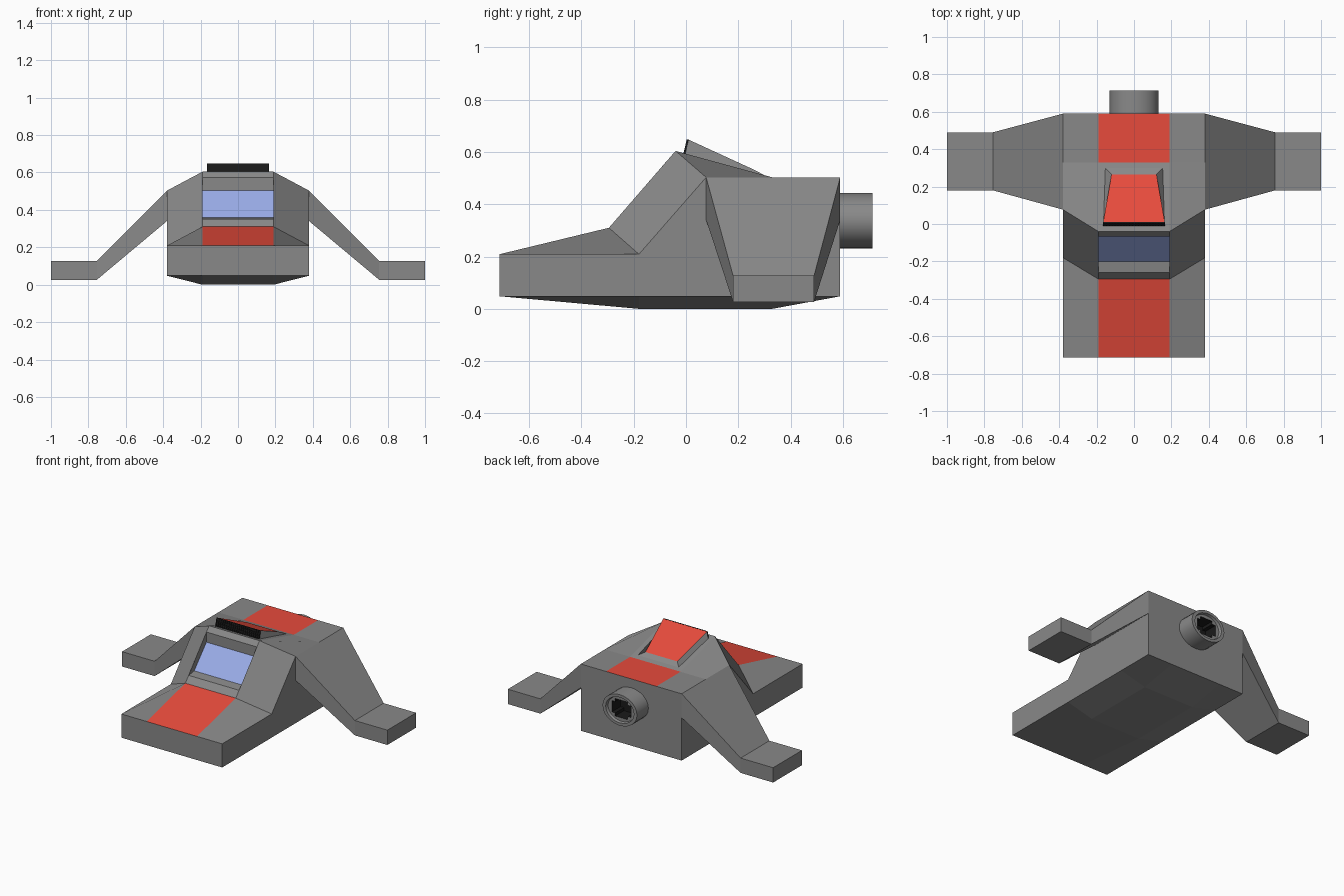
import bpy, bmesh
from math import cos, sin, pi

if "Cube" in bpy.data.objects:
    bpy.data.objects.remove(bpy.data.objects["Cube"])


def material(name, rgb):
    m = bpy.data.materials.new(name)
    m.diffuse_color = (*rgb, 1)
    m.use_nodes = True
    m.node_tree.nodes["Principled BSDF"].inputs["Base Color"].default_value = m.diffuse_color
    return m


GREY = material("dark_grey_hull", (0.25, 0.25, 0.25))
RED = material("red_paint", (0.8, 0.07, 0.045))
BLUE = material("blue_glass", (0.32, 0.41, 0.8))
DARK = material("dark_opening", (0.01, 0.01, 0.01))


def make(name, verts, faces, mat=GREY, mirror=False):
    me = bpy.data.meshes.new(name)
    me.from_pydata(verts, [], faces)
    bm = bmesh.new()
    bm.from_mesh(me)
    bmesh.ops.recalc_face_normals(bm, faces=bm.faces)
    bm.faces.ensure_lookup_table()
    if len(bm.faces) == 1:  # single panels face upwards or forwards
        f = bm.faces[0]
        if f.normal.z - f.normal.y < 0:
            f.normal_flip()
    bm.to_mesh(me)
    bm.free()
    ob = bpy.data.objects.new(name, me)
    bpy.context.collection.objects.link(ob)
    me.materials.append(mat)
    if mirror:
        ob.modifiers.new("mirror", 'MIRROR')
    return ob


def panel(name, a, b, wa, wb, mat):
    """Quad across x between two (y, z) points."""
    return make(name, [(-wa, *a), (wa, *a), (wb, *b), (-wb, *b)], [(0, 1, 2, 3)], mat)


# Hull: outer and inner side profiles (y, z), lofted across four columns
outer = [(-.713, .209), (-.18, .209), (.077, .503), (.33, .503), (.59, .503),
         (.59, .048), (.33, .048), (-.18, .048), (-.713, .048)]
inner = [(-.713, .209), (-.295, .31), (-.04, .604), (.33, .503), (.59, .503),
         (.59, .048), (.33, 0), (-.18, 0), (-.713, .048)]
verts, n = [], len(outer)
for x, prof in ((-.38, outer), (-.19, inner), (.19, inner), (.38, outer)):
    verts += [(x, y, z) for y, z in prof]
faces = [tuple(range(n)), tuple(range(3 * n, 4 * n))]
open_rows = {0, 1, 3}  # filled by the stripes and the windscreen
for c in range(3):
    for r in range(n):
        if c == 1 and r in open_rows:
            continue
        s = (r + 1) % n
        faces.append((c * n + r, c * n + s, (c + 1) * n + s, (c + 1) * n + r))
make("hull", verts, faces)

# Painted stripes
panel("front_stripe", inner[0], inner[1], .19, .19, RED)
panel("rear_stripe", inner[3], inner[4], .19, .19, RED)

# Windscreen recess with sill, brow and cheeks
recess = [inner[1], (-.26, .35), (-.2, .358), (-.068, .503), (-.068, .572), inner[2]]
k = len(recess)
verts = [(x, y, z) for x in (-.19, .19) for y, z in recess]
faces = [(i, i + 1, k + i + 1, k + i) for i in range(k - 1) if i != 2]
faces += [(1, 2, 3, 4), (k + 1, k + 2, k + 3, k + 4)]
make("windscreen_frame", verts, faces)
panel("windscreen", recess[2], recess[3], .19, .19, BLUE)

# Wings: three cross-sections (x, y front, y back, z low, z high)
sections = [(.38, .077, .59, .34, .503), (.755, .18, .49, .026, .127),
            (1.0, .18, .49, .026, .127)]
verts = []
for x, y0, y1, z0, z1 in sections:
    verts += [(x, y0, z0), (x, y1, z0), (x, y1, z1), (x, y0, z1)]
faces = [(0, 1, 2, 3), (8, 9, 10, 11)]
for s in (0, 4):
    faces += [(s + i, s + (i + 1) % 4, s + 4 + (i + 1) % 4, s + 4 + i) for i in range(4)]
make("wings", verts, faces, mirror=True)

# Roof scoop: side cheeks, rear slope, red lid, dark intake
low, top, lid_end, heel = (-.005, .594), (.008, .648), (.265, .53), (.305, .508)
verts = []
for s in (-1, 1):
    verts += [(s * .165, *low), (s * .165, *top), (s * .12, *lid_end), (s * .16, *heel)]
make("scoop_sides", verts, [(0, 1, 2, 3), (4, 5, 6, 7), (2, 3, 7, 6)])
panel("scoop_lid", top, lid_end, .165, .12, RED)
panel("scoop_intake", low, top, .165, .165, DARK)

# Intake grille: upright fins crossed by slats, leaning with the intake
verts, faces = [], []


def bar(x0, x1, t0, t1):
    b = len(verts)
    for t in (t0, t1):
        y, z = (low[i] + (top[i] - low[i]) * t for i in (0, 1))
        verts.extend([(x0, y - .005, z), (x1, y - .005, z), (x1, y + .002, z), (x0, y + .002, z)])
    faces.extend([tuple(b + i for i in f) for f in
                  ((0, 1, 2, 3), (4, 5, 6, 7), (0, 1, 5, 4), (1, 2, 6, 5), (2, 3, 7, 6), (3, 0, 4, 7))])


for i in range(22):
    x = -.165 + i * .0155
    bar(x, x + .0045, 0, 1)
for i in range(4):
    bar(-.165, .165, i * .31, i * .31 + .07)
make("intake_grille", verts, faces, DARK)

# Exhaust nozzle: oval tube whose end plate has a cross-shaped hole
N = 24
circle = [(cos(2 * pi * i / N), sin(2 * pi * i / N)) for i in range(N)]
cross, quarter = [], [(1, 0), (1, .33), (1, .65), (.65, .65), (.65, 1), (.33, 1)]
for _ in range(4):
    cross += quarter
    quarter = [(-v, u) for u, v in quarter]
rings = [(circle, 1, .585), (circle, 1, .713), (circle, .82, .713), (circle, .78, .695),
         (cross, .56, .695), (cross, .56, .6)]
verts = [(.13 * s * u, y, .337 + .106 * s * v) for pts, s, y in rings for u, v in pts]
faces = [(r * N + i, r * N + (i + 1) % N, (r + 1) * N + (i + 1) % N, (r + 1) * N + i)
         for r in range(len(rings) - 1) for i in range(N)]
faces.append(tuple(range(5 * N, 6 * N)))
nozzle = make("exhaust_nozzle", verts, faces)
nozzle.data.materials.append(DARK)
for p in nozzle.data.polygons:
    if min(p.vertices) >= 4 * N:  # hole walls and floor
        p.material_index = 1
bpy.context.view_layer.objects.active = nozzle
nozzle.select_set(True)
bpy.ops.object.shade_smooth_by_angle()
